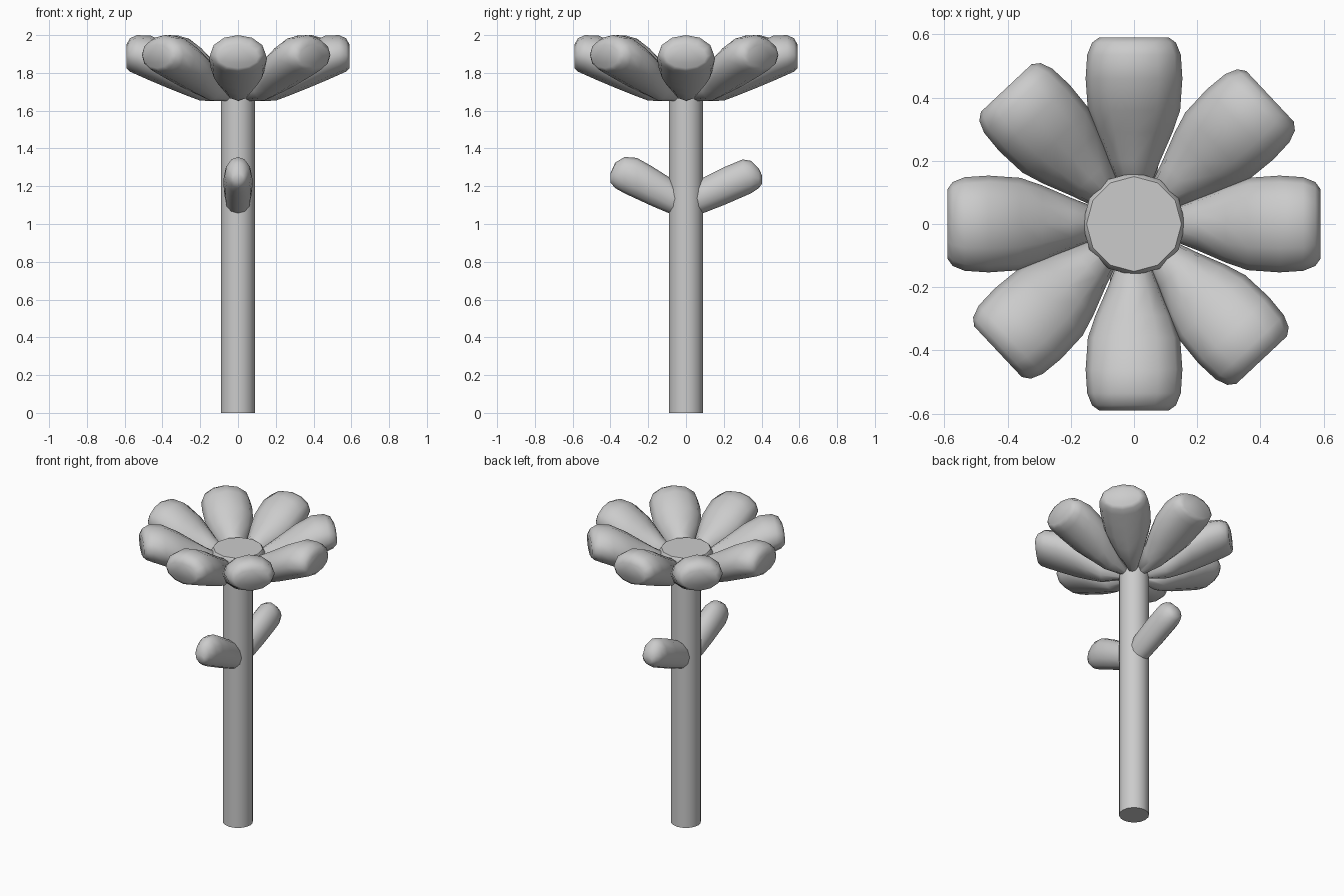
import bpy, bmesh
from math import sin, cos, pi, radians

if "Cube" in bpy.data.objects:
    bpy.data.objects.remove(bpy.data.objects["Cube"])


def finish(bm, name, angle=40):
    bmesh.ops.recalc_face_normals(bm, faces=bm.faces)
    me = bpy.data.meshes.new(name)
    bm.to_mesh(me)
    bm.free()
    ob = bpy.data.objects.new(name, me)
    bpy.context.collection.objects.link(ob)
    bpy.ops.object.select_all(action='DESELECT')
    ob.select_set(True)
    bpy.context.view_layer.objects.active = ob
    bpy.ops.object.shade_smooth_by_angle(angle=radians(angle))
    return ob


def loft(name, rings, turn, sides=12, angle=75):
    """Elliptical rings (distance, bottom, top, half width) along +x, turned about z."""
    bm = bmesh.new()
    loops = []
    for r, lo, hi, hw in rings:
        loops.append([bm.verts.new((r, hw * cos(2 * pi * i / sides),
                                    (lo + hi) / 2 + (hi - lo) / 2 * sin(2 * pi * i / sides)))
                      for i in range(sides)])
    for a, b in zip(loops, loops[1:]):
        for i in range(sides):
            j = (i + 1) % sides
            bm.faces.new((a[i], a[j], b[j], b[i]))
    bm.faces.new(loops[0])
    bm.faces.new(loops[-1])
    ob = finish(bm, name, angle)
    ob.rotation_euler.z = radians(turn)
    return ob


def turned(name, profile, sides):
    """Stack of round rings (radius, z) with flat caps."""
    return loft_round(name, profile, sides)


def loft_round(name, profile, sides):
    bm = bmesh.new()
    loops = [[bm.verts.new((r * cos(2 * pi * i / sides), r * sin(2 * pi * i / sides), z))
              for i in range(sides)] for r, z in profile]
    for a, b in zip(loops, loops[1:]):
        for i in range(sides):
            j = (i + 1) % sides
            bm.faces.new((a[i], a[j], b[j], b[i]))
    bm.faces.new(loops[0])
    bm.faces.new(loops[-1])
    return finish(bm, name)


# Stem and flower centre
turned("stem", [(0.091, 0), (0.091, 1.78)], 16)
turned("flower_centre", [(0.14, 1.75), (0.163, 1.775), (0.163, 1.81), (0.15, 1.83)], 12)

# Eight upswept petals, the diagonal ones slightly twisted
petal = [(0.05, 1.65, 1.76, 0.025), (0.2, 1.653, 1.845, 0.083),
         (0.29, 1.687, 1.90, 0.122), (0.36, 1.715, 1.945, 0.146),
         (0.46, 1.757, 1.997, 0.153), (0.535, 1.79, 2.0, 0.148),
         (0.573, 1.807, 1.983, 0.133), (0.59, 1.825, 1.95, 0.11)]
for k in range(8):
    loft(f"petal_{k + 1}", petal, 45 * k - (1.8 if k % 2 else 0))

# Two leaves
back_leaf = [(0.03, 1.035, 1.21, 0.065), (0.09, 1.057, 1.245, 0.072),
             (0.2, 1.10, 1.30, 0.076), (0.3, 1.143, 1.342, 0.076),
             (0.345, 1.163, 1.334, 0.07), (0.385, 1.19, 1.295, 0.052),
             (0.402, 1.212, 1.258, 0.03)]
front_leaf = [(0.03, 1.03, 1.205, 0.065), (0.09, 1.057, 1.248, 0.072),
              (0.18, 1.095, 1.305, 0.076), (0.26, 1.132, 1.35, 0.076),
              (0.325, 1.162, 1.355, 0.07), (0.375, 1.19, 1.325, 0.052),
              (0.40, 1.22, 1.268, 0.03)]
loft("back_leaf", back_leaf, 90)
loft("front_leaf", front_leaf, -90)
